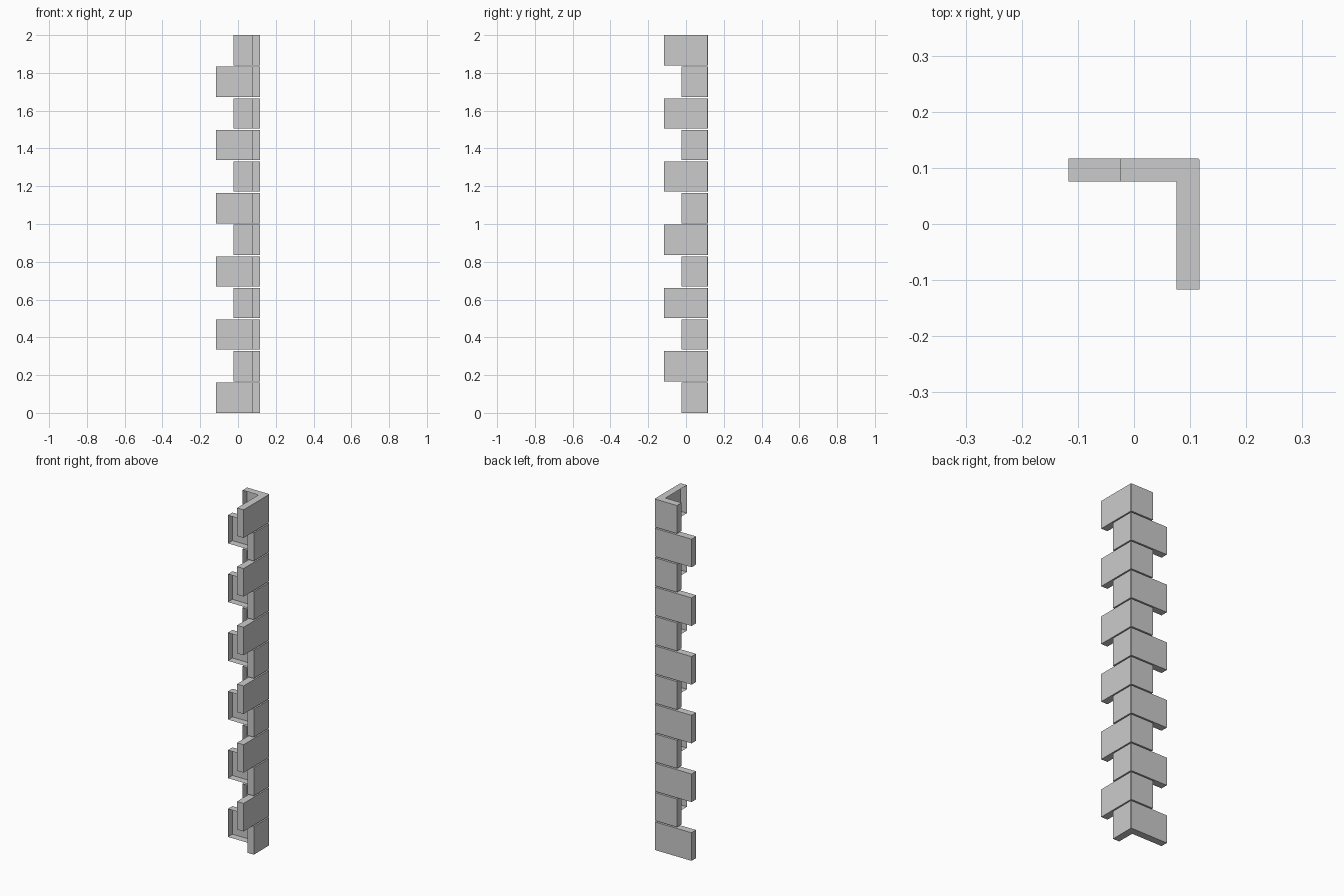
import bpy, bmesh

if "Cube" in bpy.data.objects:
    bpy.data.objects.remove(bpy.data.objects["Cube"])

OUT = 0.117      # outer faces and long arm ends
INNER = 0.076    # wall-side plane of the stones
SHORT = -0.025   # end of the short arm
CH = 0.003       # small chamfer on the outer corner
COUNT, HEIGHT = 12, 0.16
PITCH = (2.0 - HEIGHT) / (COUNT - 1)


def corner_stone(index):
    """L-shaped stone, open on the two hidden faces that sit on the wall."""
    x_end, y_end = (-OUT, SHORT) if index % 2 == 0 else (SHORT, -OUT)
    # Counter-clockwise outline, starting and ending at the open wall side
    outline = [(INNER, y_end), (OUT, y_end), (OUT, OUT - CH), (OUT - CH, OUT),
               (x_end, OUT), (x_end, INNER), (INNER, INNER)]
    z = index * PITCH
    bm = bmesh.new()
    low = [bm.verts.new((x, y, z)) for x, y in outline]
    top = [bm.verts.new((x, y, z + HEIGHT)) for x, y in outline]
    bm.faces.new(top)
    bm.faces.new(low[::-1])
    # Outer sides and arm ends only
    for i in range(5):
        bm.faces.new((low[i], low[i + 1], top[i + 1], top[i]))
    mesh = bpy.data.meshes.new("corner_stone")
    bm.to_mesh(mesh)
    bm.free()
    obj = bpy.data.objects.new(f"corner_stone_{index + 1}", mesh)
    bpy.context.collection.objects.link(obj)


# Stack of stones with alternating long and short arms
for n in range(COUNT):
    corner_stone(n)
